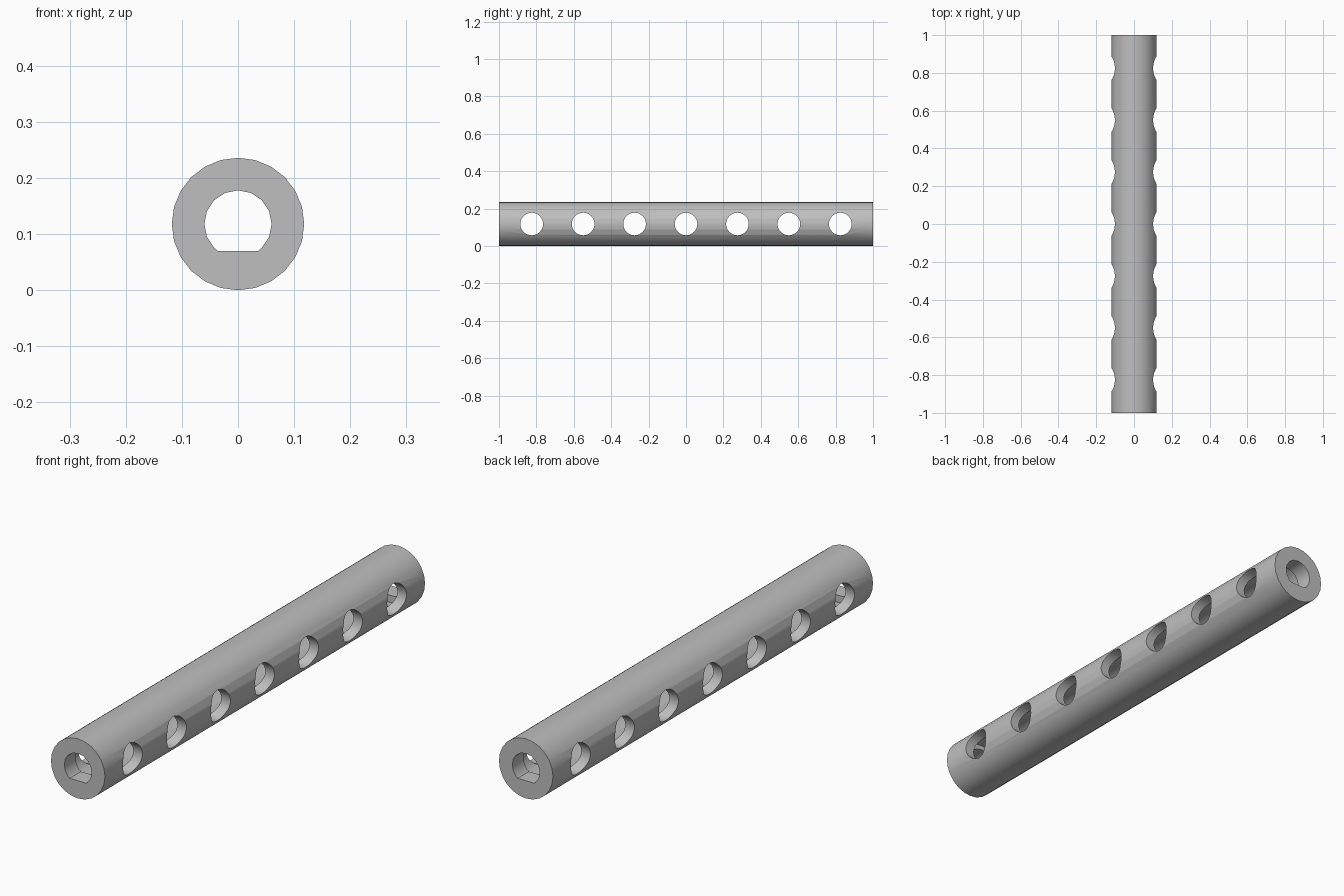
import bpy, bmesh, math
from mathutils import Vector

RADIUS = 0.118
BORE = 0.06
CHAMBER = 0.078
FLAT = -0.048          # height of the bore's flat below the axis
HALF_LENGTH = 1.0
COLLAR = 0.07          # length of the flatted bore at each end
SPACING = 0.275

cube = bpy.data.objects.get("Cube")
if cube:
    bpy.data.objects.remove(cube, do_unlink=True)

steel = bpy.data.materials.new("plain grey")
steel.use_nodes = True
steel.diffuse_color = (0.52, 0.52, 0.52, 1)
steel.node_tree.nodes["Principled BSDF"].inputs["Base Color"].default_value = (0.52, 0.52, 0.52, 1)


def circle(radius, sides):
    """Cross-section with a corner at the top."""
    return [(radius * math.sin(2 * math.pi * i / sides),
             radius * math.cos(2 * math.pi * i / sides)) for i in range(sides)]


def flatted_circle(radius, sides, flat):
    """Circle cut straight across at the height of the flat."""
    points = [p for p in circle(radius, sides) if p[1] > flat]
    half = math.sqrt(radius ** 2 - flat ** 2)
    below = [i for i, p in enumerate(circle(radius, sides)) if p[1] <= flat]
    first = below[0]
    return points[:first] + [(half, flat), (-half, flat)] + points[first:]


def prism(name, profile, half, axis="Y", offset=0.0):
    """Extrude a cross-section evenly to both sides along an axis."""
    def place(p, t):
        if axis == "Y":
            return Vector((p[0], t, p[1] + RADIUS))
        return Vector((t, p[0] + offset, p[1] + RADIUS))
    bm = bmesh.new()
    face = bm.faces.new([bm.verts.new(place(p, -half)) for p in profile])
    moved = bmesh.ops.extrude_face_region(bm, geom=[face])["geom"]
    shift = place((0, 0), half) - place((0, 0), -half)
    bmesh.ops.translate(bm, vec=shift, verts=[v for v in moved if isinstance(v, bmesh.types.BMVert)])
    # the extrusion keeps or drops the starting face depending on context
    bmesh.ops.holes_fill(bm, edges=bm.edges)
    bmesh.ops.recalc_face_normals(bm, faces=bm.faces)
    mesh = bpy.data.meshes.new(name)
    bm.to_mesh(mesh)
    bm.free()
    mesh.materials.append(steel)
    obj = bpy.data.objects.new(name, mesh)
    bpy.context.collection.objects.link(obj)
    return obj


def cut(target, cutter):
    """Subtract a cutter and throw it away."""
    cutter.hide_render = True
    mod = target.modifiers.new("cut", "BOOLEAN")
    mod.operation = "DIFFERENCE"
    mod.solver = "EXACT"
    mod.object = cutter
    bpy.context.view_layer.objects.active = target
    bpy.ops.object.modifier_apply(modifier=mod.name)
    bpy.data.objects.remove(cutter, do_unlink=True)


# Round bar
tube = prism("drilled_tube", circle(RADIUS, 24), HALF_LENGTH)

# Flatted bore at the ends, wider round chamber between them
cut(tube, prism("end_bore", flatted_circle(BORE, 16, FLAT), HALF_LENGTH + 0.1))
cut(tube, prism("inner_chamber", circle(CHAMBER, 24), HALF_LENGTH - COLLAR))

# Row of cross holes
for i in range(-3, 4):
    cut(tube, prism("cross_hole", circle(0.0605, 32), 0.3, "X", i * SPACING))

# Smooth the round walls, keep the rims sharp
bpy.ops.object.select_all(action="DESELECT")
tube.select_set(True)
bpy.context.view_layer.objects.active = tube
bpy.ops.object.shade_smooth_by_angle(angle=math.radians(30))
